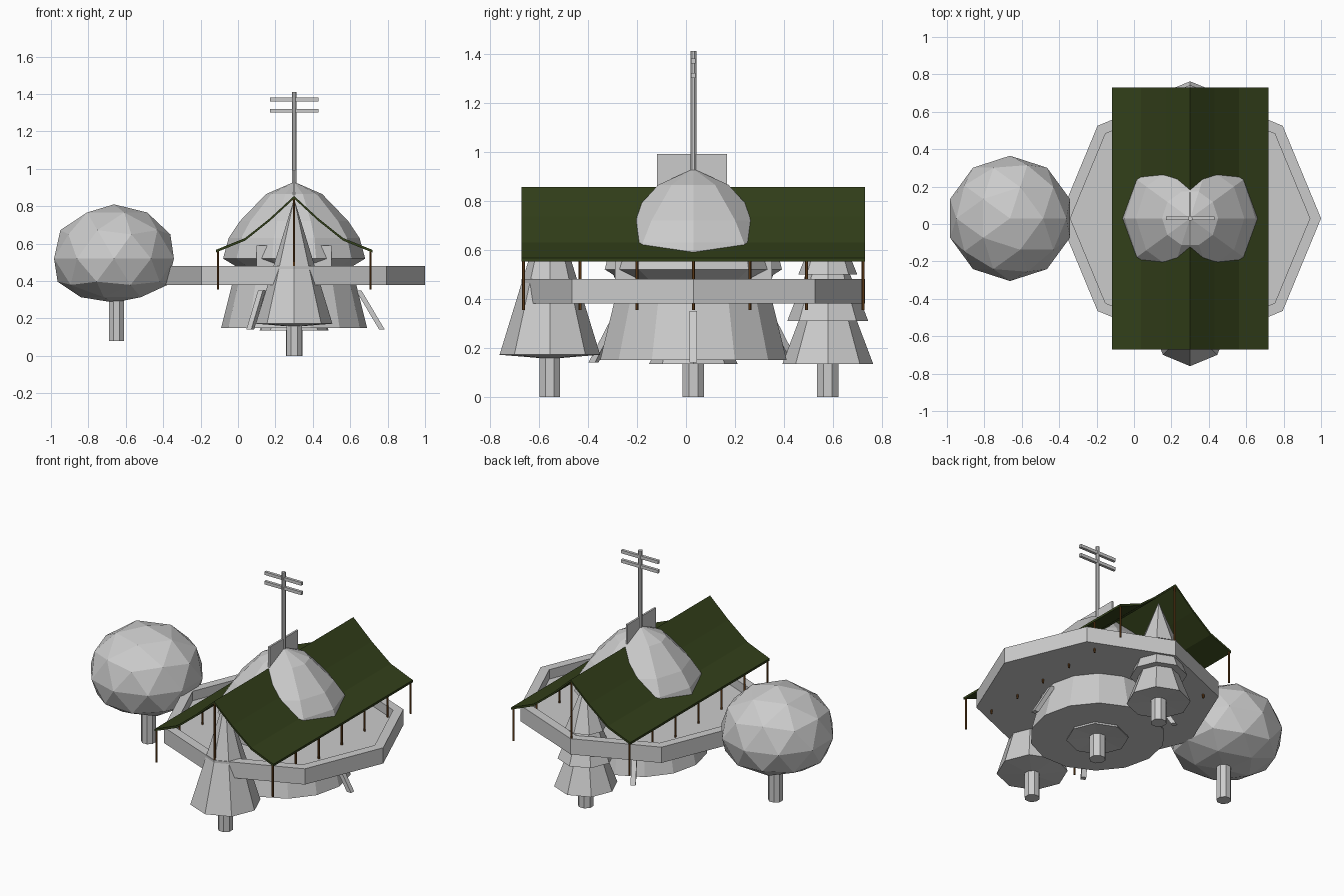
import bpy, bmesh, math
from mathutils import Vector

if "Cube" in bpy.data.objects:
    bpy.data.objects.remove(bpy.data.objects["Cube"])

CX, CY = 0.3, 0.03


def material(name, rgb):
    m = bpy.data.materials.new(name)
    m.diffuse_color = (*rgb, 1)
    m.use_nodes = True
    m.node_tree.nodes["Principled BSDF"].inputs["Base Color"].default_value = m.diffuse_color
    return m


GREEN = material("canvas_green", (0.032, 0.05, 0.01))
BROWN = material("post_brown", (0.16, 0.06, 0.012))


def finish(name, bm, mat=None):
    bmesh.ops.recalc_face_normals(bm, faces=bm.faces)
    me = bpy.data.meshes.new(name)
    bm.to_mesh(me)
    bm.free()
    ob = bpy.data.objects.new(name, me)
    bpy.context.collection.objects.link(ob)
    if mat:
        me.materials.append(mat)
    return ob


def lathe(name, x, y, profile, sides, turn=0.0, mat=None):
    """Flat-faced solid of revolution from (radius, z) points."""
    bm = bmesh.new()
    rings = []
    for r, z in profile:
        if r == 0:
            rings.append([bm.verts.new((x, y, z))] * sides)
        else:
            rings.append([bm.verts.new((x + r * math.cos(turn + i * math.tau / sides),
                                        y + r * math.sin(turn + i * math.tau / sides), z))
                          for i in range(sides)])
    for a, b in zip(rings, rings[1:]):
        for i in range(sides):
            j = (i + 1) % sides
            bm.faces.new(list(dict.fromkeys((a[i], a[j], b[j], b[i]))))
    return finish(name, bm, mat)


def rod(name, x, y, z0, z1, r, sides=8, mat=None):
    return lathe(name, x, y, [(0, z0), (r, z0), (r, z1), (0, z1)], sides, math.pi / sides, mat)


def box(name, centre, size):
    bm = bmesh.new()
    bmesh.ops.create_cube(bm, size=1)
    for v in bm.verts:
        v.co = Vector([c + p * s for c, p, s in zip(centre, v.co, size)])
    return finish(name, bm)


# Octagonal platform with raised rim
lathe("platform", CX, CY, [(0, 0.38), (0.7, 0.38), (0.7, 0.48), (0.64, 0.48),
                           (0.64, 0.42), (0, 0.42)], 8)

# Drum, lower skirt and trunk beneath the platform
lathe("drum", CX, CY, [(0, 0.15), (0.39, 0.15), (0.33, 0.39), (0, 0.39)], 14)
lathe("lower_skirt", CX, CY, [(0, 0.15), (0.18, 0.135), (0.13, 0.25), (0, 0.25)], 8)
rod("centre_trunk", CX, CY, 0, 0.2, 0.048)

# Three splayed braces
for k in range(3):
    a = k * math.tau / 3
    bm = bmesh.new()
    verts = []
    for r, z in ((0.455, 0.14), (0.485, 0.14), (0.36, 0.35), (0.33, 0.35)):
        for s in (-0.015, 0.015):
            verts.append(bm.verts.new((CX + r * math.cos(a) - s * math.sin(a),
                                       CY + r * math.sin(a) + s * math.cos(a), z)))
    bmesh.ops.convex_hull(bm, input=verts)
    finish(f"brace_{k}", bm)

# Pointed dome, box under it and ridge board on top
lathe("dome", CX, CY, [(0, 0.46), (0.28, 0.46), (0.38, 0.52), (0.35, 0.63), (0.29, 0.72),
                       (0.15, 0.865), (0, 0.93)], 10)
box("hut_base", (CX, CY, 0.505), (0.4, 0.64, 0.17))
box("ridge_board", (CX, CY - 0.005, 0.89), (0.012, 0.285, 0.2))

# Mast with two cross arms
rod("mast", CX, CY, 0.85, 1.41, 0.013)
for z in (1.37, 1.31):
    box("cross_arm", (CX, CY, z), (0.26, 0.018, 0.02))

# Sagging canvas roof
half = [(0, 0.855), (0.13, 0.735), (0.262, 0.63), (0.418, 0.567)]
curve = [(-x, z) for x, z in reversed(half[1:])] + half
bm = bmesh.new()
ends = []
for y in (-0.67, 0.73):
    ends.append([(bm.verts.new((CX + x, y, z)), bm.verts.new((CX + x, y, z - 0.014)))
                 for x, z in curve])
f, b = ends
for i in range(len(curve) - 1):
    for s in (0, 1):
        bm.faces.new((f[i][s], f[i + 1][s], b[i + 1][s], b[i][s]))
    for e in ends:
        bm.faces.new((e[i][0], e[i + 1][0], e[i + 1][1], e[i][1]))
for i in (0, -1):
    bm.faces.new((f[i][0], b[i][0], b[i][1], f[i][1]))
finish("canvas_roof", bm, GREEN)

# Eave posts and the two ridge posts
for i in range(7):
    y = -0.662 + i * 0.2307
    for s in (-1, 1):
        rod("eave_post", CX + s * 0.408, y, 0.355, 0.562, 0.006, 6, BROWN)
for y in (-0.662, 0.722):
    rod("ridge_post", CX, y, 0.385, 0.845, 0.006, 6, BROWN)

# Front conifer: one tall cone
lathe("front_conifer", CX, -0.555, [(0, 0.155), (0.205, 0.172), (0, 0.84)], 8)
rod("front_conifer_trunk", CX, -0.555, 0, 0.2, 0.045)

# Back conifer: stacked skirts
for z0, z1, r0, r1 in ((0.135, 0.36, 0.185, 0.1), (0.31, 0.54, 0.165, 0.075),
                       (0.5, 0.8, 0.12, 0)):
    prof = [(0, z0 + 0.01), (r0, z0), (r1, z1)] + ([(0, z1)] if r1 else [])
    lathe("back_conifer_tier", CX, 0.578, prof, 8)
rod("back_conifer_trunk", CX, 0.578, 0, 0.2, 0.047)

# Round tree at the left, flattened underneath
bm = bmesh.new()
bmesh.ops.create_icosphere(bm, subdivisions=2, radius=1)
for v in bm.verts:
    t = v.co.z
    z = 0.52 + (0.29 * t if t > 0 else -0.235 * abs(t) ** 0.8)
    v.co = Vector((-0.663 + 0.337 * v.co.x, CY + 0.335 * v.co.y, z))
finish("round_tree_crown", bm)
rod("round_tree_trunk", -0.65, CY, 0.08, 0.4, 0.044)
